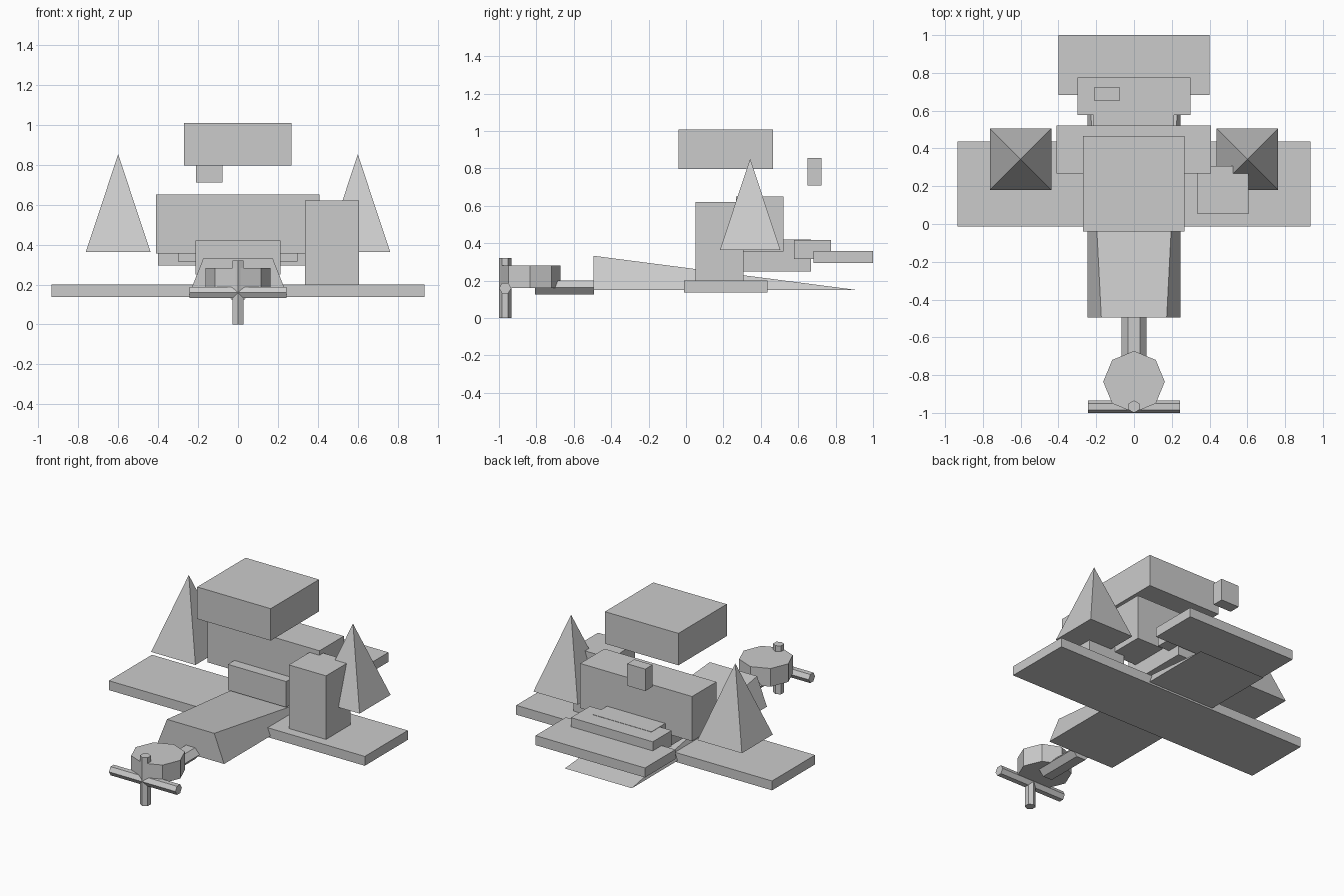
import bpy, bmesh
from math import sin, cos, pi, sqrt

if "Cube" in bpy.data.objects:
    bpy.data.objects.remove(bpy.data.objects["Cube"])

grey = bpy.data.materials.new("plain_grey")
grey.diffuse_color = (0.6, 0.6, 0.6, 1)
grey.use_nodes = True
grey.node_tree.nodes["Principled BSDF"].inputs["Base Color"].default_value = grey.diffuse_color


def hull(name, points):
    """Flat-faced convex solid around a few points."""
    bm = bmesh.new()
    for p in points:
        bm.verts.new(p)
    bmesh.ops.convex_hull(bm, input=bm.verts)
    bmesh.ops.dissolve_limit(bm, angle_limit=0.01, verts=bm.verts, edges=bm.edges)
    bmesh.ops.recalc_face_normals(bm, faces=bm.faces)
    mesh = bpy.data.meshes.new(name)
    bm.to_mesh(mesh)
    bm.free()
    mesh.materials.append(grey)
    obj = bpy.data.objects.new(name, mesh)
    bpy.context.collection.objects.link(obj)
    return obj


def box(name, xs, ys, zs):
    return hull(name, [(x, y, z) for x in xs for y in ys for z in zs])


def prism(name, axis, centre, radius, half, sides, start=0.0, squash=1.0):
    """Regular prism along an axis; squash flattens the second cross direction."""
    cx, cy, cz = centre
    pts = []
    for h in (-half, half):
        for i in range(sides):
            a = start + 2 * pi * i / sides
            u, v = radius * cos(a), radius * sin(a) * squash
            d = {"x": (h, u, v), "y": (u, h, v), "z": (u, v, h)}[axis]
            pts.append((cx + d[0], cy + d[1], cz + d[2]))
    return hull(name, pts)


# Main slab and stacked blocks
box("wing_slab", (-0.935, 0.935), (-0.012, 0.437), (0.138, 0.20))
box("cabin_block", (-0.41, 0.408), (0.268, 0.522), (0.355, 0.65))
box("roof_block", (-0.27, 0.267), (-0.04, 0.465), (0.797, 1.008))
box("side_tower", (0.335, 0.607), (0.052, 0.307), (0.195, 0.62))
box("core_block", (-0.214, 0.212), (0.20, 0.667), (0.25, 0.42))
box("small_block", (-0.21, -0.077), (0.65, 0.725), (0.71, 0.855))

# Stepped tail
box("tail_step", (-0.30, 0.298), (0.578, 0.775), (0.315, 0.418))
box("tail_plate", (-0.40, 0.40), (0.683, 1.0), (0.295, 0.358))

# Wedge hood narrowing to a thin edge at the back
hull("hood_wedge", [(s * x, y, z) for s in (-1, 1) for x, y, z in
                    ((0.245, -0.495, 0.15), (0.173, -0.495, 0.333), (0.245, 0.915, 0.15))])

# Pyramids, one each side
for side, s in (("left", -1), ("right", 1)):
    hull(side + "_pyramid", [(s * 0.6, 0.343, 0.852)] +
         [(s * 0.6 + a * 0.162, 0.343 + b * 0.162, 0.363) for a in (-1, 1) for b in (-1, 1)])

# Shaft, hub and crossed blades at the nose
prism("shaft", "y", (0, -0.65, 0.163), 0.066, 0.157, 6, squash=0.66)
prism("hub", "z", (0, -0.835, 0.222), 0.163, 0.06, 8)
prism("upright_blade", "z", (0, -0.967, 0.16), 0.033, 0.16, 6, start=pi / 2)
prism("level_blade", "x", (0, -0.967, 0.16), 0.033, 0.243, 6)
